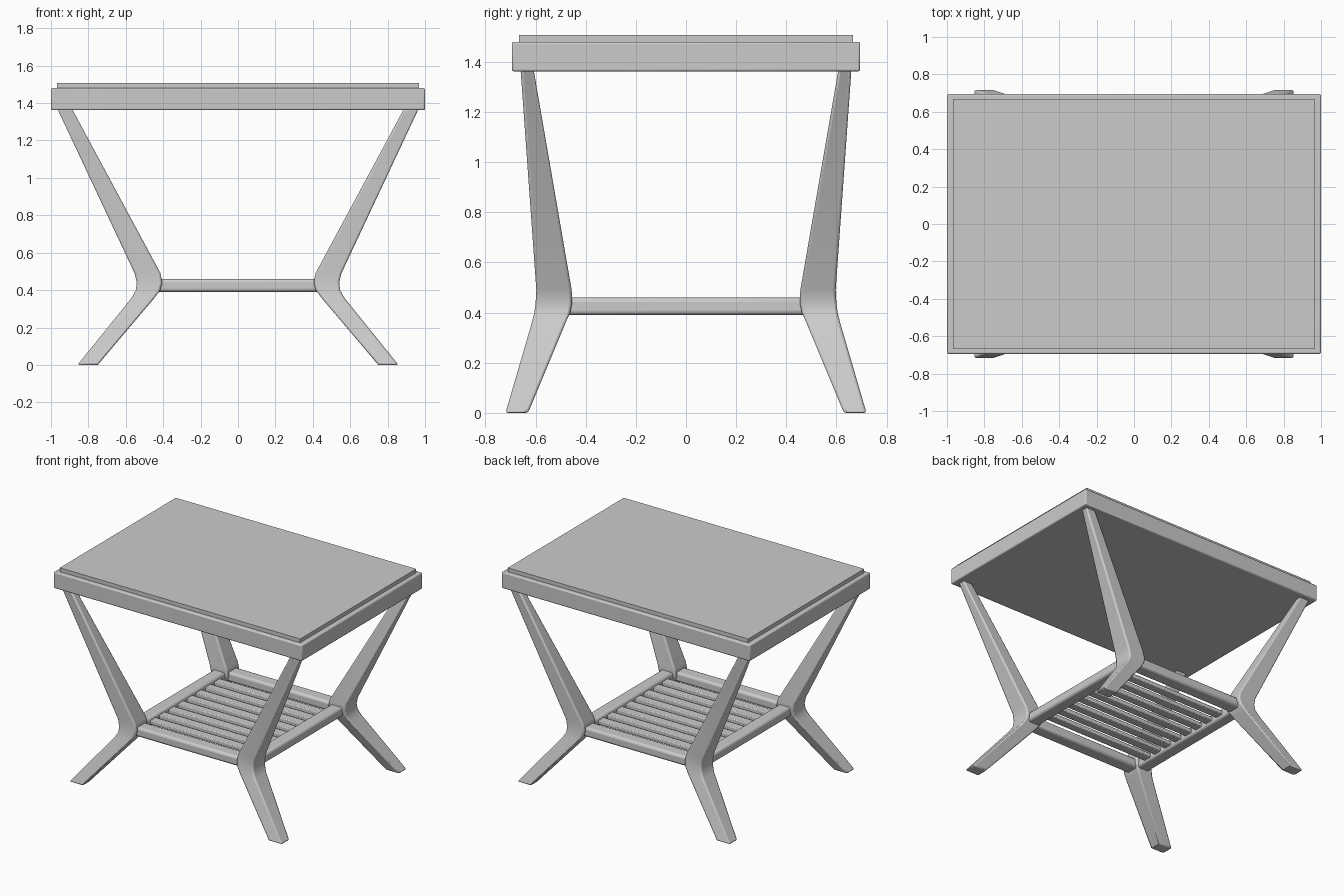
import bpy, bmesh, math

if "Cube" in bpy.data.objects:
    bpy.data.objects.remove(bpy.data.objects["Cube"])


def finish(obj, bevel=0.0, segments=2):
    bpy.ops.object.select_all(action='DESELECT')
    bpy.context.view_layer.objects.active = obj
    obj.select_set(True)
    if bevel:
        m = obj.modifiers.new("bevel", 'BEVEL')
        m.width, m.segments = bevel, segments
        m.limit_method, m.angle_limit = 'ANGLE', math.radians(50)
    bpy.ops.object.shade_smooth_by_angle(angle=math.radians(35))
    return obj


def mesh_object(name, bm):
    bmesh.ops.recalc_face_normals(bm, faces=bm.faces)
    me = bpy.data.meshes.new(name)
    bm.to_mesh(me)
    bm.free()
    obj = bpy.data.objects.new(name, me)
    bpy.context.collection.objects.link(obj)
    return obj


def box(name, x0, x1, y0, y1, z0, z1, bevel=0.0, segments=2):
    bm = bmesh.new()
    bmesh.ops.create_cube(bm, size=1)
    for v in bm.verts:
        v.co = (x1 if v.co.x > 0 else x0, y1 if v.co.y > 0 else y0,
                z1 if v.co.z > 0 else z0)
    return finish(mesh_object(name, bm), bevel, segments)


# Table top: frame and raised panel
box("top_frame", -1, 1, -0.695, 0.695, 1.362, 1.48, 0.008)
box("top_panel", -0.968, 0.968, -0.667, 0.667, 1.47, 1.508)

# Bent legs: lofted rectangular sections (z, x_in, x_out, y_in, y_out)
sections = [
    (0.00, 0.750, 0.858, 0.630, 0.720),
    (0.36, 0.445, 0.568, 0.480, 0.615),
    (0.40, 0.416, 0.546, 0.462, 0.605),
    (0.44, 0.405, 0.541, 0.454, 0.600),
    (0.49, 0.414, 0.553, 0.456, 0.597),
    (1.37, 0.888, 0.966, 0.608, 0.660),
]
for sx, xn in ((-1, "left"), (1, "right")):
    for sy, yn in ((-1, "front"), (1, "back")):
        bm = bmesh.new()
        rings = [[bm.verts.new((sx * x, sy * y, z)) for x, y in
                  ((xi, yi), (xo, yi), (xo, yo), (xi, yo))]
                 for z, xi, xo, yi, yo in sections]
        for a, b in zip(rings, rings[1:]):
            for i in range(4):
                j = (i + 1) % 4
                bm.faces.new((a[i], a[j], b[j], b[i]))
        bm.faces.new(rings[0])
        bm.faces.new(rings[-1])
        finish(mesh_object(f"{yn}_{xn}_leg", bm), 0.01)

# Shelf rails between the legs
for s, n in ((-1, "front"), (1, "back")):
    y0, y1 = sorted((s * 0.475, s * 0.575))
    box(n + "_shelf_rail", -0.45, 0.45, y0, y1, 0.39, 0.46, 0.018, 3)
for s, n in ((-1, "left"), (1, "right")):
    x0, x1 = sorted((s * 0.425, s * 0.52))
    box(n + "_shelf_rail", x0, x1, -0.5, 0.5, 0.39, 0.46, 0.018, 3)

# Shelf slats
count = 8
for i in range(count):
    y = -0.475 + 0.95 * (i + 1) / (count + 1)
    box(f"shelf_slat_{i + 1}", -0.44, 0.44, y - 0.032, y + 0.032,
        0.41, 0.44, 0.006)
